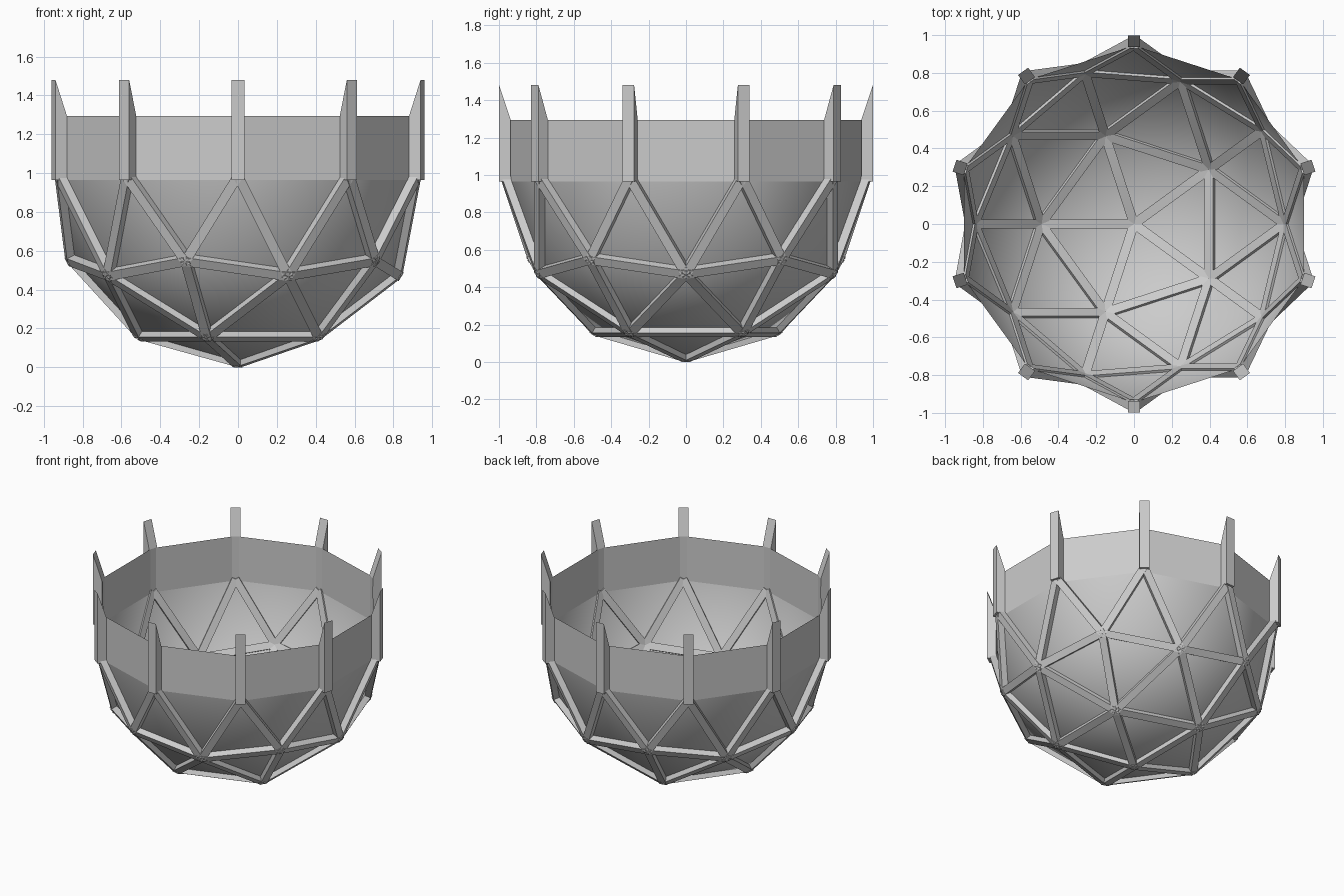
import bpy, bmesh
from math import sin, cos, radians, sqrt
from mathutils import Vector

if "Cube" in bpy.data.objects:
    bpy.data.objects.remove(bpy.data.objects["Cube"])

CZ = 0.985                      # height of the dome centre
R_OUT, R_IN, R_SHELL = 0.988, 0.93, 0.945
STRUT_W, POST_W = 0.05, 0.066


def make_object(name, bm):
    bmesh.ops.recalc_face_normals(bm, faces=bm.faces[:])
    me = bpy.data.meshes.new(name)
    bm.to_mesh(me)
    bm.free()
    ob = bpy.data.objects.new(name, me)
    bpy.context.collection.objects.link(ob)
    return ob


def add_box(bm, pts):
    """Eight corners: first four one end, last four the other end."""
    v = [bm.verts.new(p) for p in pts]
    for f in ((0, 1, 2, 3), (7, 6, 5, 4), (0, 4, 5, 1),
              (1, 5, 6, 2), (2, 6, 7, 3), (3, 7, 4, 0)):
        bm.faces.new([v[i] for i in f])


def ring(r, z, start, count):
    return [Vector((r * cos(radians(start + 360 / count * i)),
                    r * sin(radians(start + 360 / count * i)), z))
            for i in range(count)]


# geodesic directions of the lower half sphere, ring by ring
g = (1 + sqrt(5)) / 2
c = 1 / sqrt(5)
nodes = [Vector((0, 0, -1))]
nodes += ring(0.5257, -0.8507, 180, 5)
nodes += ring(0.8507, -0.5257, 0, 5)
nodes += ring(2 * c, -c, 180, 5)
equator = ring(1, 0, 18, 10)
nodes += equator
centre = Vector((0, 0, CZ))

# lattice struts, none along the rim
bm = bmesh.new()
for i, a in enumerate(nodes):
    for b in nodes[i + 1:]:
        if (a - b).length > 0.7 or (abs(a.z) < 0.01 and abs(b.z) < 0.01):
            continue
        s = a.cross(b).normalized() * STRUT_W / 2
        pts = []
        for p in (a, b):
            pts += [centre + p * R_OUT + s, centre + p * R_OUT - s,
                    centre + p * R_IN - s, centre + p * R_IN + s]
        add_box(bm, pts)
for v in bm.verts:
    v.co.z = max(v.co.z, 0)
make_object("lattice_struts", bm)

# triangular panels set back between the struts
bm = bmesh.new()
for p in nodes:
    bm.verts.new(Vector((0, 0, 0.97)) + p * R_SHELL)
bmesh.ops.convex_hull(bm, input=bm.verts[:])
caps = [f for f in bm.faces if all(v.co.z > 0.96 for v in f.verts)]
bmesh.ops.delete(bm, geom=caps, context='FACES_ONLY')
shell = make_object("bowl_panels", bm)
for p in shell.data.polygons:
    p.use_smooth = True

# ten-sided upright rim band
bm = bmesh.new()
low = [bm.verts.new((p.x * R_SHELL, p.y * R_SHELL, 0.965)) for p in equator]
top = [bm.verts.new((p.x * R_SHELL, p.y * R_SHELL, 1.295)) for p in equator]
for i in range(10):
    j = (i + 1) % 10
    bm.faces.new((low[i], low[j], top[j], top[i]))
make_object("rim_band", bm)

# upright posts with slanted tops
bm = bmesh.new()
for d in equator:
    s = Vector((-d.y, d.x, 0)) * POST_W / 2
    prof = [(0.999, 0.965), (0.999, 1.48), (0.937, 1.295), (0.937, 0.965)]
    pts = []
    for side in (s, -s):
        pts += [d * r + side + Vector((0, 0, z)) for r, z in prof]
    add_box(bm, pts)
make_object("rim_posts", bm)
